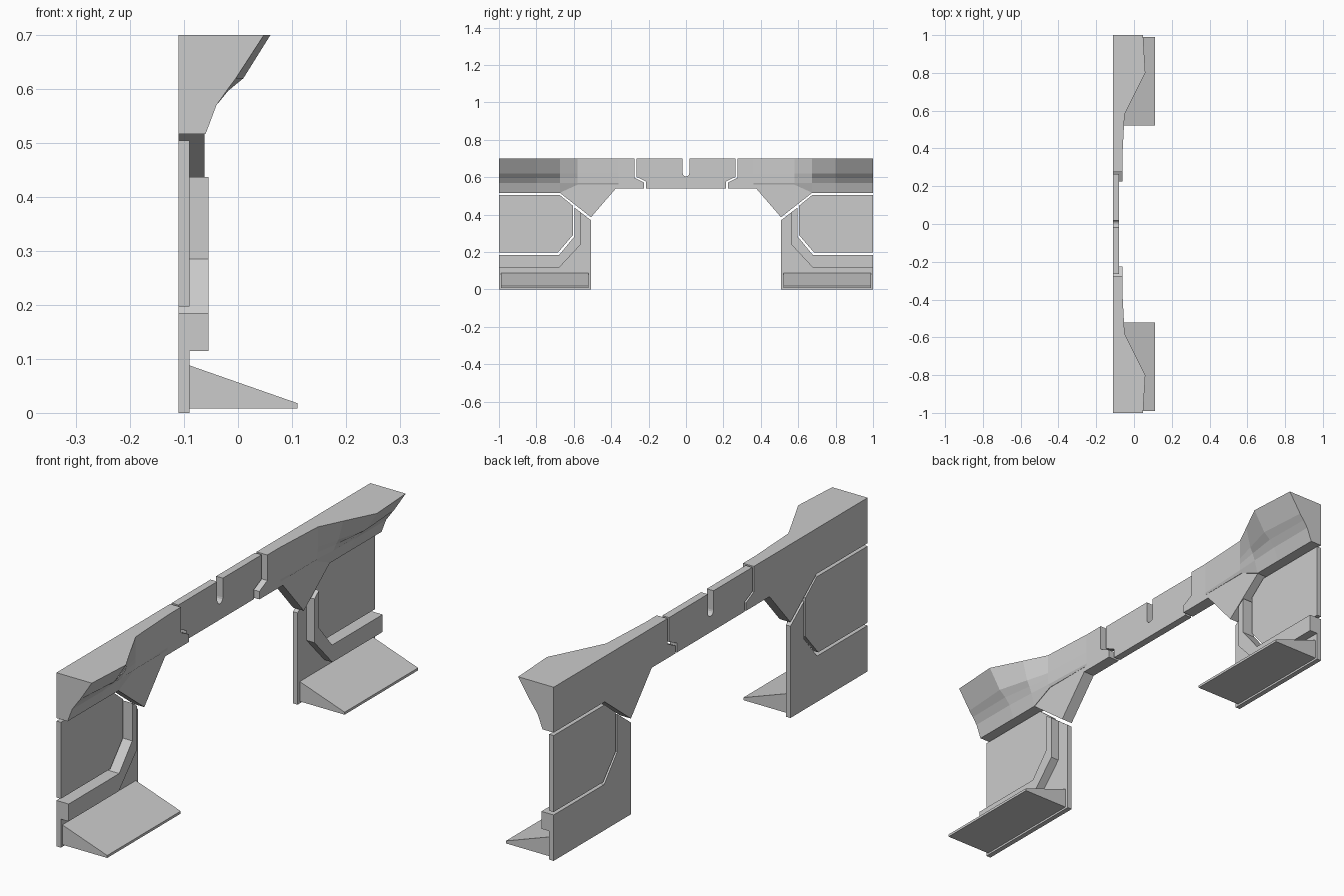
import bpy, bmesh, math

if "Cube" in bpy.data.objects:
    bpy.data.objects.remove(bpy.data.objects["Cube"])

BACK = -0.11


def make_object(name, bm, mirrored=True):
    bmesh.ops.recalc_face_normals(bm, faces=bm.faces)
    mesh = bpy.data.meshes.new(name)
    bm.to_mesh(mesh)
    bm.free()
    ob = bpy.data.objects.new(name, mesh)
    bpy.context.collection.objects.link(ob)
    if mirrored:
        mod = ob.modifiers.new("mirror", 'MIRROR')
        mod.use_axis = (False, True, False)
        mod.use_mirror_merge = False
    return ob


def loft(name, sections, mirrored=True):
    """Skin equal-length closed loops of 3D points and cap both ends."""
    bm = bmesh.new()
    rings = [[bm.verts.new(p) for p in s] for s in sections]
    n = len(rings[0])
    for a, b in zip(rings, rings[1:]):
        for i in range(n):
            j = (i + 1) % n
            bm.faces.new((a[i], a[j], b[j], b[i]))
    bm.faces.new(rings[0])
    bm.faces.new(rings[-1])
    return make_object(name, bm, mirrored)


def plate(name, outline, x0, x1, mirrored=True):
    """Extrude a (y, z) outline between two x positions."""
    return loft(name, [[(x, y, z) for y, z in outline] for x in (x0, x1)], mirrored)


# Upper beam with downward point and stepped inner end
plate("upper_beam", [(-1, .517), (-.675, .517), (-.508, .386), (-.375, .54),
                     (-.225, .54), (-.225, .572), (-.275, .597), (-.275, .7),
                     (-1, .7)], BACK, -.062)

# Flared ledge on the front of the beam: y, x of five profile points, bottom z
ledge = [(-1, (.048, -.004, -.021, -.04, -.06), .517),
         (-.8, (.06, .01, -.018, -.04, -.06), .517),
         (-.675, (-.003, -.024, -.036, -.046, -.06), .517),
         (-.58, (-.05, -.05, -.051, -.052, -.06), .56),
         (-.36, (-.0615,) * 5, .56)]
loft("beam_ledge", [[(-.062, y, .7)] +
                    [(x, y, z) for x, z in zip(xs, (.7, .62, .597, .57, zb))] +
                    [(-.062, y, zb)] for y, xs, zb in ledge])

# Centre bridge with a round-bottomed slot
half = [(-.265, .7), (-.265, .602), (-.215, .578), (-.215, .54)]
r = .018
slot = [(r * math.cos(a), .622 + r * math.sin(a))
        for a in (-math.pi * i / 8 for i in range(9))]
plate("centre_bridge", half + [(-y, z) for y, z in reversed(half)] +
      [(r, .7)] + slot + [(-r, .7)], BACK, -.08, mirrored=False)

# Inset side panel
plate("side_panel", [(-1, .197), (-.685, .197), (-.605, .29), (-.605, .448),
                     (-.675, .505), (-1, .505)], BACK, -.09)

# Lower frame plate and its raised rim
inner = [(-.595, .437), (-.595, .285), (-.678, .185), (-1, .185)]
plate("lower_frame", [(-1, 0), (-.508, 0), (-.508, .37)] + inner, BACK, -.09)
plate("frame_rim", inner + [(-1, .115), (-.68, .115), (-.565, .238), (-.565, .414)],
      -.09, -.055)

# Sloping foot
loft("foot_ramp", [[(-.09, y, .008), (.11, y, .008), (.11, y, .018), (-.09, y, .088)]
                   for y in (-.99, -.522)])
